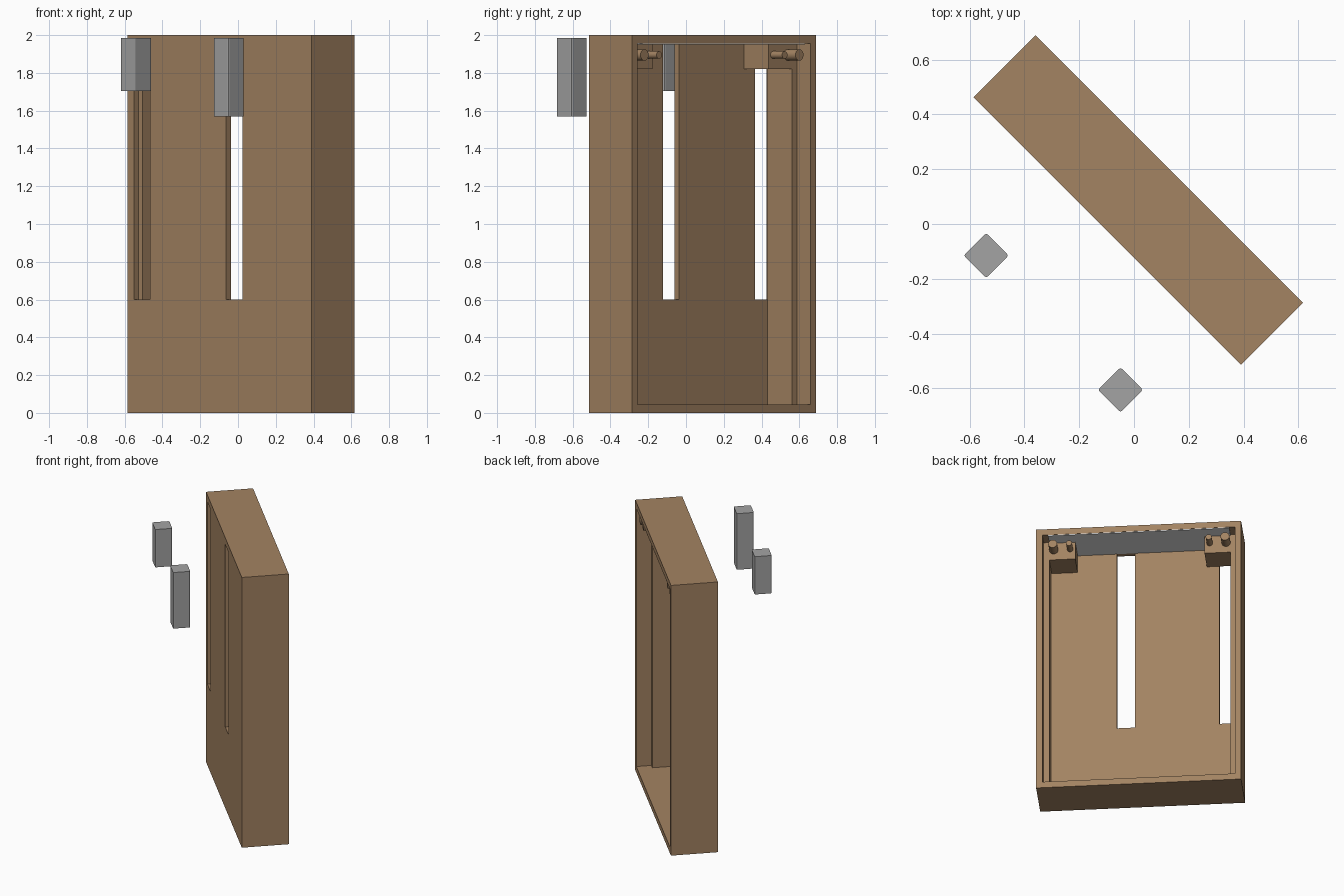
import bpy, bmesh, math
from mathutils import Matrix

if "Cube" in bpy.data.objects:
    bpy.data.objects.remove(bpy.data.objects["Cube"])

# Everything is laid out in the cabinet's own axes, then turned 45 degrees
FRAME = Matrix.Translation((0.0155, 0.088, 0)) @ Matrix.Rotation(math.radians(-45), 4, 'Z')


def lin(c):
    c /= 255
    return ((c + 0.055) / 1.055) ** 2.4 if c > 0.04 else c / 12.92


def material(name, r, g, b):
    m = bpy.data.materials.new(name)
    m.diffuse_color = (lin(r), lin(g), lin(b), 1)
    m.use_nodes = True
    m.node_tree.nodes["Principled BSDF"].inputs["Base Color"].default_value = m.diffuse_color
    return m


WOOD = material("wood_brown", 163, 131, 98)
GRAY = material("mid_gray", 163, 163, 163)
LIGHT = material("light_gray", 226, 226, 226)


def finish(name, bm, mat):
    me = bpy.data.meshes.new(name)
    bmesh.ops.recalc_face_normals(bm, faces=bm.faces)
    bm.to_mesh(me)
    bm.free()
    ob = bpy.data.objects.new(name, me)
    bpy.context.collection.objects.link(ob)
    ob.matrix_world = FRAME
    me.materials.append(mat)
    return ob


def box(name, x, y, z, mat, bevel=0):
    bm = bmesh.new()
    size = (x[1] - x[0], y[1] - y[0], z[1] - z[0])
    mid = (sum(x) / 2, sum(y) / 2, sum(z) / 2)
    bmesh.ops.create_cube(bm, size=1, matrix=Matrix.Translation(mid) @ Matrix.Diagonal((*size, 1)))
    if bevel:
        upright = [e for e in bm.edges if abs(e.verts[0].co.z - e.verts[1].co.z) > 0.1]
        bmesh.ops.bevel(bm, geom=upright, offset=bevel, segments=2, affect='EDGES', profile=0.5)
    return finish(name, bm, mat)


def peg(name, x, z, y0, length, r):
    bm = bmesh.new()
    place = Matrix.Translation((x, y0 + length / 2, z)) @ Matrix.Rotation(math.pi / 2, 4, 'X')
    bmesh.ops.create_cone(bm, cap_ends=True, segments=20, radius1=r, radius2=r, depth=length, matrix=place)
    ob = finish(name, bm, WOOD)
    bpy.context.view_layer.objects.active = ob
    ob.select_set(True)
    bpy.ops.object.shade_smooth_by_angle(angle=math.radians(40))
    ob.select_set(False)


def cut(ob, *cutter_args):
    c = box("cutter", *cutter_args, WOOD)
    c.hide_render = True
    mod = ob.modifiers.new("cut", 'BOOLEAN')
    mod.operation, mod.solver, mod.object = 'DIFFERENCE', 'EXACT', c
    bpy.context.view_layer.objects.active = ob
    bpy.ops.object.modifier_apply(modifier=mod.name)
    bpy.data.objects.remove(c)


# Cabinet shell: open back, stepped side walls, two slots through the front
shell = box("cabinet_shell", (-0.69, 0.69), (-0.16, 0.16), (0, 2), WOOD)
cut(shell, (-0.648, 0.648), (0.058, 0.3), (0.045, 1.955))
cut(shell, (-0.61, 0.61), (-0.126, 0.1), (0.045, 1.955))
cut(shell, (0.05, 0.17), (-0.3, -0.05), (0.6, 1.95))
cut(shell, (-0.64, -0.52), (-0.3, -0.126), (0.6, 1.95))

# Pale panel under the top
box("ceiling_panel", (-0.61, 0.61), (-0.126, 0.158), (1.949, 1.955), LIGHT)

# Corner brackets, each with a thick and a thin peg
for side, tag in ((-1, "left"), (1, "right")):
    xs = sorted((side * 0.435, side * 0.612))
    box(tag + "_bracket", xs, (-0.127, 0.058), (1.82, 1.95), WOOD)
    peg(tag + "_thick_peg", side * 0.58, 1.895, 0.055, 0.09, 0.03)
    peg(tag + "_thin_peg", side * 0.47, 1.895, 0.055, 0.09, 0.02)

# Two slider blocks standing off the front
box("short_slider", (-0.307, -0.191), (-0.594, -0.478), (1.705, 1.985), GRAY, 0.008)
box("tall_slider", (0.386, 0.502), (-0.594, -0.478), (1.57, 1.985), GRAY, 0.008)
